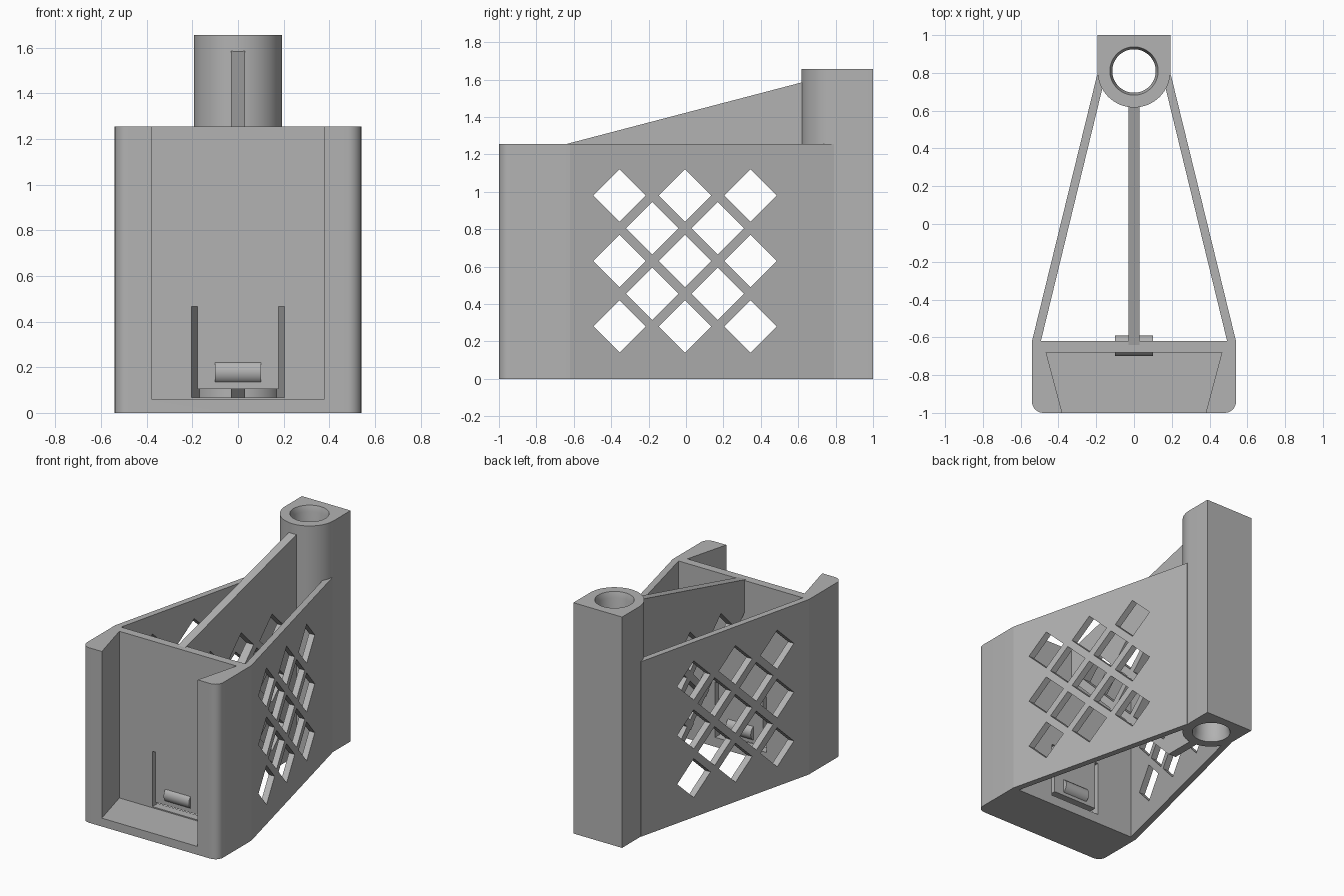
import bpy
import bmesh
from math import sin, cos, pi
from mathutils import Matrix, Vector

if "Cube" in bpy.data.objects:
    bpy.data.objects.remove(bpy.data.objects["Cube"], do_unlink=True)

grey = bpy.data.materials.new("plain grey")
grey.use_nodes = True
colour = (0.45, 0.45, 0.45, 1)
grey.diffuse_color = colour
grey.node_tree.nodes["Principled BSDF"].inputs["Base Color"].default_value = colour

BODY_TOP = 1.255
TOWER_TOP = 1.655
BORE_Y = 0.81


def new_object(name, bm):
    bmesh.ops.recalc_face_normals(bm, faces=bm.faces)
    mesh = bpy.data.meshes.new(name)
    bm.to_mesh(mesh)
    bm.free()
    mesh.materials.append(grey)
    obj = bpy.data.objects.new(name, mesh)
    bpy.context.scene.collection.objects.link(obj)
    return obj


def add_prism(bm, points, low, high, axis="z"):
    """Extrude a closed outline: (x, y) along z, or (y, z) along x."""
    def place(a, b, d):
        return (a, b, d) if axis == "z" else (d, a, b)
    face = bm.faces.new([bm.verts.new(place(a, b, low)) for a, b in points])
    grown = bmesh.ops.extrude_face_region(bm, geom=[face])["geom"]
    shift = Vector(place(0, 0, high - low))
    bmesh.ops.translate(bm, vec=shift, verts=[v for v in grown if isinstance(v, bmesh.types.BMVert)])


def prism(name, points, low, high, axis="z"):
    bm = bmesh.new()
    add_prism(bm, points, low, high, axis)
    return new_object(name, bm)


def rect(x0, x1, y0, y1):
    return [(x0, y0), (x1, y0), (x1, y1), (x0, y1)]


def arc(cx, cy, r, start, end, steps):
    angles = [start + (end - start) * i / steps for i in range(steps + 1)]
    return [(cx + r * cos(a), cy + r * sin(a)) for a in angles]


def cut(obj, cutter):
    """Subtract the cutter from the part and throw the cutter away."""
    cutter.hide_render = True
    mod = obj.modifiers.new("cut", "BOOLEAN")
    mod.operation, mod.solver, mod.object = "DIFFERENCE", "EXACT", cutter
    graph = bpy.context.evaluated_depsgraph_get()
    mesh = bpy.data.meshes.new_from_object(obj.evaluated_get(graph))
    obj.modifiers.clear()
    obj.data = mesh
    bpy.data.objects.remove(cutter, do_unlink=True)


def lattice_cutter():
    """Grid of diamond bars running through both walls and the rib."""
    bm = bmesh.new()
    step, half = 0.175, 0.14
    for i in range(-2, 3):
        for j in range(-2, 3):
            odd = i % 2
            if odd == j % 2:
                y, z = i * step - 0.005, 0.63 + j * step
                add_prism(bm, [(y - half, z), (y, z - half), (y + half, z), (y, z + half)], -1, 1, "x")
    return new_object("lattice_cutter", bm)


# Front holder with rounded front corners and a dovetail pocket
r = 0.06
outline = [(0.54, -0.62), (-0.54, -0.62)]
outline += arc(-0.54 + r, -1 + r, r, pi, 1.5 * pi, 8)
outline += arc(0.54 - r, -1 + r, r, 1.5 * pi, 2 * pi, 8)
holder = prism("front_holder", outline, 0, BODY_TOP)
slope = 0.085 / 0.32
pocket = [(-0.38 + slope * 0.1, -1.1), (0.38 - slope * 0.1, -1.1), (0.465, -0.68), (-0.465, -0.68)]
cut(holder, prism("pocket_cutter", pocket, 0.06, 1.5))

# U-shaped slot that frees the spring tab
slot = [(-0.203, 0.068), (0.203, 0.068), (0.203, 0.465), (0.178, 0.465),
        (0.178, 0.105), (-0.178, 0.105), (-0.178, 0.465), (-0.203, 0.465)]
bm = bmesh.new()
add_prism(bm, slot, -0.75, -0.5)
bmesh.ops.transform(bm, matrix=Matrix(((1, 0, 0, 0), (0, 0, 1, 0), (0, 1, 0, 0), (0, 0, 0, 1))), verts=bm.verts)
cut(holder, new_object("slot_cutter", bm))

# Rounded catch on the spring tab
prism("tab_catch", arc(-0.645, 0.178, 0.055, 0, 2 * pi * 31 / 32, 31), -0.1, 0.1, "x")

# Tapering side walls with the diamond lattice
for side, name in ((1, "left_wall"), (-1, "right_wall")):
    plan = [(0.54, -0.62), (0.195, 0.79), (0.15, 0.79), (0.493, -0.62)]
    wall = prism(name, [(x * side, y) for x, y in plan], 0, BODY_TOP)
    cut(wall, lattice_cutter())

# Centre rib with sloping top and underside
rib = prism("centre_rib", [(-0.62, BODY_TOP - 0.23), (0.4, 0), (0.64, 0), (0.64, 1.59),
                           (-0.64, BODY_TOP), (-0.62, BODY_TOP)], -0.03, 0.03, "x")
cut(rib, lattice_cutter())

# Rear socket tower, round in front and square behind, with a chamfered bore
tower = prism("socket_tower", [(0.193, 1), (-0.193, 1)] + arc(0, BORE_Y, 0.193, pi, 2 * pi, 32), 0, TOWER_TOP)
bm = bmesh.new()
profile = [(0.128, -0.01), (0.128, 0), (0.115, 0.04),
           (0.115, TOWER_TOP - 0.04), (0.128, TOWER_TOP), (0.128, TOWER_TOP + 0.01)]
rings = [[bm.verts.new((x, y, z)) for x, y in arc(0, BORE_Y, rad, 0, 2 * pi * 47 / 48, 47)] for rad, z in profile]
for a, b in zip(rings, rings[1:]):
    for i in range(len(a)):
        bm.faces.new((a[i - 1], a[i], b[i], b[i - 1]))
bm.faces.new(rings[0])
bm.faces.new(rings[-1])
cut(tower, new_object("bore_cutter", bm))

# Smooth the curved faces and keep the edges crisp
for obj in bpy.context.scene.objects:
    if obj.type == "MESH" and grey.name in obj.data.materials:
        bpy.ops.object.select_all(action="DESELECT")
        obj.select_set(True)
        bpy.context.view_layer.objects.active = obj
        bpy.ops.object.shade_smooth_by_angle(angle=0.5)
